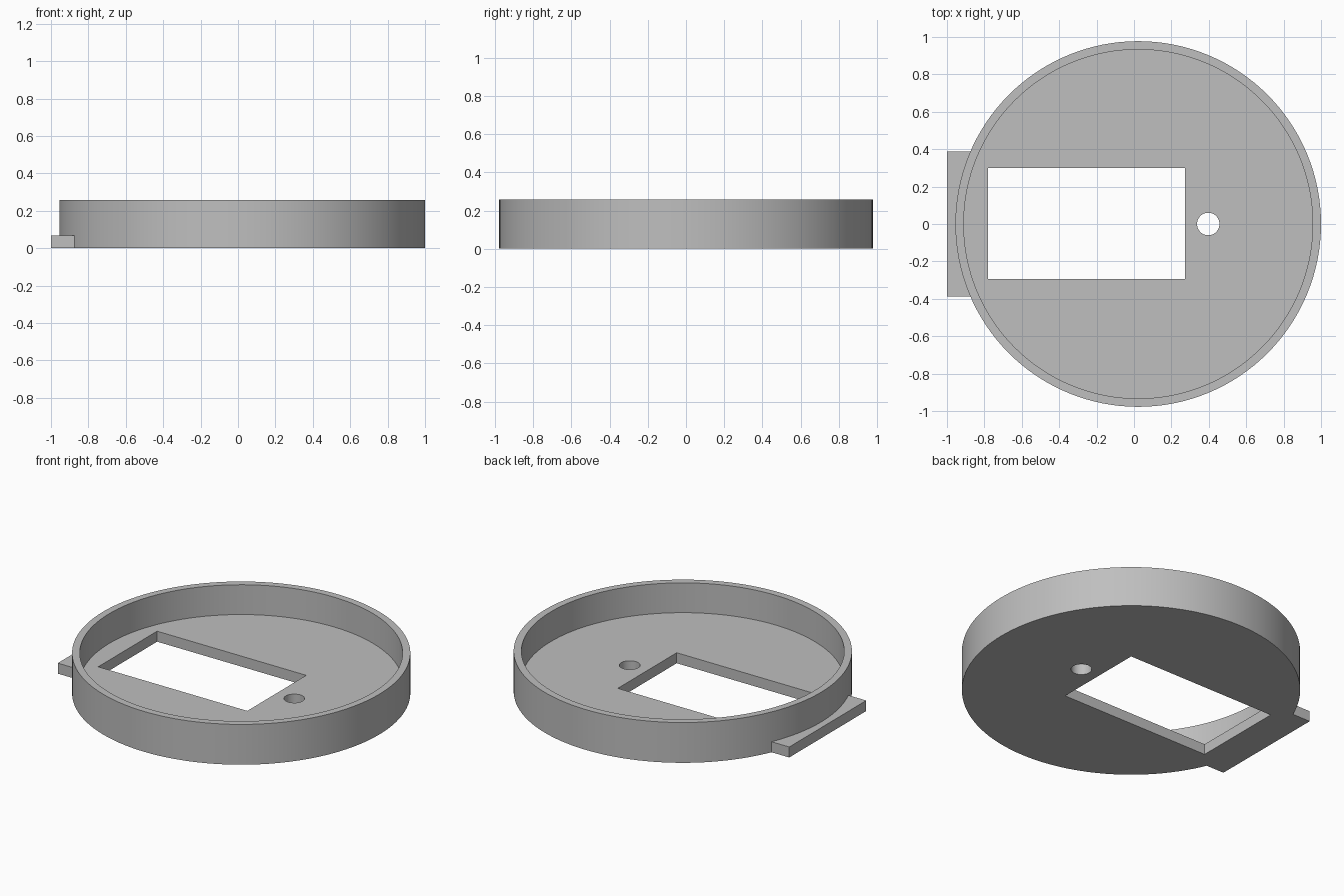
import bpy, bmesh
from math import sin, cos, pi, asin, radians

CX, R_OUT, R_IN = 0.0225, 0.9775, 0.933
HEIGHT, FLOOR = 0.257, 0.067
SEGMENTS = 128

old = bpy.data.objects.get("Cube")
if old:
    bpy.data.objects.remove(old, do_unlink=True)

grey = bpy.data.materials.new("light grey plastic")
grey.use_nodes = True
colour = (0.52, 0.52, 0.52, 1)
grey.diffuse_color = colour
grey.node_tree.nodes["Principled BSDF"].inputs["Base Color"].default_value = colour


def circle(x, radius, count):
    return [(x + radius * cos(2 * pi * i / count), radius * sin(2 * pi * i / count))
            for i in range(count)]


def prism(name, outline, z0, z1):
    """Extrude a flat outline from z0 up to z1."""
    bm = bmesh.new()
    base = bm.faces.new([bm.verts.new((x, y, z0)) for x, y in outline])
    grown = bmesh.ops.extrude_face_region(bm, geom=[base])["geom"]
    tops = [v for v in grown if isinstance(v, bmesh.types.BMVert)]
    bmesh.ops.translate(bm, verts=tops, vec=(0, 0, z1 - z0))
    bmesh.ops.recalc_face_normals(bm, faces=bm.faces)
    mesh = bpy.data.meshes.new(name)
    bm.to_mesh(mesh)
    bm.free()
    mesh.materials.append(grey)
    obj = bpy.data.objects.new(name, mesh)
    bpy.context.collection.objects.link(obj)
    return obj


def activate(obj):
    bpy.ops.object.select_all(action="DESELECT")
    obj.select_set(True)
    bpy.context.view_layer.objects.active = obj


def cut(target, cutter):
    """Subtract the cutter from the target and discard it."""
    cutter.hide_render = True
    mod = target.modifiers.new("cut", "BOOLEAN")
    mod.operation, mod.solver, mod.object = "DIFFERENCE", "EXACT", cutter
    activate(target)
    bpy.ops.object.modifier_apply(modifier=mod.name)
    bpy.data.objects.remove(cutter, do_unlink=True)


# Round tray: solid disc, hollowed from above
tray = prism("round_tray", circle(CX, R_OUT, SEGMENTS), 0, HEIGHT)
cut(tray, prism("hollow_cutter", circle(CX, R_IN, SEGMENTS), FLOOR, HEIGHT + 0.2))

# Rectangular window and small round hole through the floor
window = [(-0.78, -0.295), (0.272, -0.295), (0.272, 0.299), (-0.78, 0.299)]
cut(tray, prism("window_cutter", window, -0.1, FLOOR + 0.05))
cut(tray, prism("hole_cutter", circle(0.397, 0.002, 3) and circle(0.397, 0.06, 48),
                -0.1, FLOOR + 0.05))

# Side tab: straight outer edge, inner edge curved to sit within the rim
TAB_Y, r = 0.388, R_OUT - 0.02
half = asin(TAB_Y / r)
arc = [(CX - r * cos(a), r * sin(a))
       for a in (half * (1 - 2 * i / 24) for i in range(25))]
tab = prism("side_tab", [(-1, -TAB_Y), (-1, TAB_Y)] + arc, 0, FLOOR)

for obj in (tray, tab):
    activate(obj)
    bpy.ops.object.shade_smooth_by_angle(angle=radians(30))
